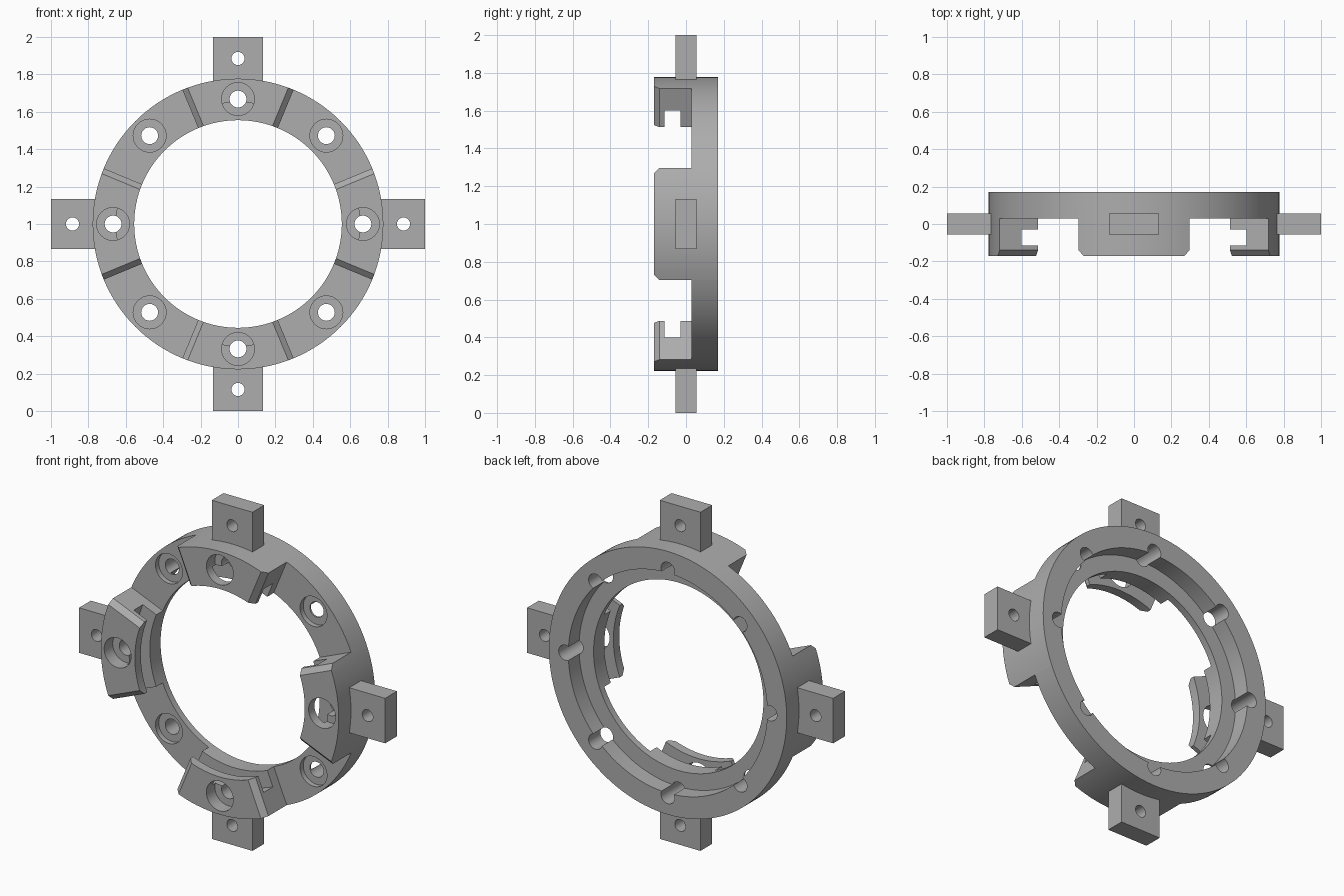
import bpy
import bmesh
from math import cos, sin, tan, pi, radians
from mathutils import Matrix, Vector

cube = bpy.data.objects.get("Cube")
if cube:
    bpy.data.objects.remove(cube, do_unlink=True)

grey = bpy.data.materials.new("plain grey")
grey.use_nodes = True
colour = (0.42, 0.42, 0.42, 1)
grey.diffuse_color = colour
grey.node_tree.nodes["Principled BSDF"].inputs["Base Color"].default_value = colour

CENTRE = Vector((0, 0, 1))
OUTER, INNER, GROOVE = 0.777, 0.555, 0.65
FRONT, BACK, STEP = -0.17, 0.17, 0.03
HALF_JAW = radians(22.5)
BOLT_CIRCLE, TAB_HOLE_CIRCLE = 0.668, 0.885


def polar(r, angle, y=0):
    return CENTRE + Vector((r * cos(angle), y, r * sin(angle)))


def loft(bm, rings, closed=False):
    """Skin a list of rings; closed joins last to first, otherwise cap the ends."""
    rings = [[bm.verts.new(p) for p in ring] for ring in rings]
    pairs = list(zip(rings, rings[1:]))
    if closed:
        pairs.append((rings[-1], rings[0]))
    else:
        bm.faces.new(rings[0])
        bm.faces.new(rings[-1])
    for a, b in pairs:
        n = len(a)
        for i in range(n):
            j = (i + 1) % n
            bm.faces.new((a[i], a[j], b[j], b[i]))


def turned(bm, profile, centre, steps, closed=False):
    """Turn (radius, y) points about an axis along y."""
    loft(bm, [[centre + Vector((r * cos(2 * pi * i / steps), y, r * sin(2 * pi * i / steps)))
               for i in range(steps)] for r, y in profile], closed)


def make_object(name, bm):
    bmesh.ops.recalc_face_normals(bm, faces=bm.faces)
    mesh = bpy.data.meshes.new(name)
    bm.to_mesh(mesh)
    bm.free()
    mesh.materials.append(grey)
    ob = bpy.data.objects.new(name, mesh)
    bpy.context.collection.objects.link(ob)
    return ob


def activate(ob):
    bpy.ops.object.select_all(action='DESELECT')
    ob.select_set(True)
    bpy.context.view_layer.objects.active = ob


def cut(ob, cutter):
    mod = ob.modifiers.new("cut", 'BOOLEAN')
    mod.operation = 'DIFFERENCE'
    mod.solver = 'EXACT'
    mod.object = cutter
    activate(ob)
    bpy.ops.object.modifier_apply(modifier=mod.name)


def smooth(ob):
    activate(ob)
    bpy.ops.object.shade_smooth_by_angle(angle=radians(30))


# Ring body: inner groove behind the front lip, wide recess at the back
bm = bmesh.new()
turned(bm, [(OUTER, FRONT), (OUTER, BACK), (GROOVE, BACK), (GROOVE, 0.07),
            (INNER, 0.07), (INNER, -0.03), (GROOVE, -0.03),
            (GROOVE, -0.115), (INNER, -0.115), (INNER, FRONT)],
       CENTRE, 128, closed=True)
ring = make_object("ring_body", bm)

# Four wedge gaps leave four jaws with chamfered front edges
bm = bmesh.new()
for k in range(4):
    turn = Matrix.Rotation(k * pi / 2 + pi / 4, 3, 'Y')
    rings = []
    for y, grow in ((STEP, 0), (-0.14, 0), (-0.2, 0.06)):
        half = [(u, u * tan(HALF_JAW) + grow / cos(HALF_JAW)) for u in (0.45, 0.9)]
        (u0, t0), (u1, t1) = half
        rings.append([CENTRE + turn @ Vector((u, y, t))
                      for u, t in ((u0, -t0), (u1, -t1), (u1, t1), (u0, t0))])
    loft(bm, rings)
gaps = make_object("gap_cutter", bm)

# Eight counterbored bolt holes, deeper in the jaws
bm = bmesh.new()
for k in range(8):
    start, floor = (-0.25, -0.09) if k % 2 == 0 else (-0.02, 0.06)
    turned(bm, [(0.088, start), (0.088, floor), (0.045, floor), (0.045, 0.25)],
           polar(BOLT_CIRCLE, k * pi / 4), 32)
bolts = make_object("bolt_hole_cutter", bm)

# Through holes of the tabs
bm = bmesh.new()
for k in range(4):
    turned(bm, [(0.035, -0.1), (0.035, 0.1)], polar(TAB_HOLE_CIRCLE, k * pi / 2), 24)
tab_holes = make_object("tab_hole_cutter", bm)

cut(ring, gaps)
cut(ring, bolts)
smooth(ring)

# Four mounting tabs around the rim
for k, side in enumerate(("left", "top", "right", "bottom")):
    bm = bmesh.new()
    bmesh.ops.create_cube(bm, size=1)
    bmesh.ops.scale(bm, vec=(0.238, 0.11, 0.266), verts=bm.verts)
    bmesh.ops.translate(bm, vec=(0.881, 0, 0), verts=bm.verts)
    bmesh.ops.rotate(bm, cent=(0, 0, 0), matrix=Matrix.Rotation(-k * pi / 2, 3, 'Y'), verts=bm.verts)
    bmesh.ops.translate(bm, vec=CENTRE, verts=bm.verts)
    tab = make_object(side + "_mounting_tab", bm)
    cut(tab, tab_holes)
    smooth(tab)

for cutter in (gaps, bolts, tab_holes):
    bpy.data.objects.remove(cutter, do_unlink=True)
